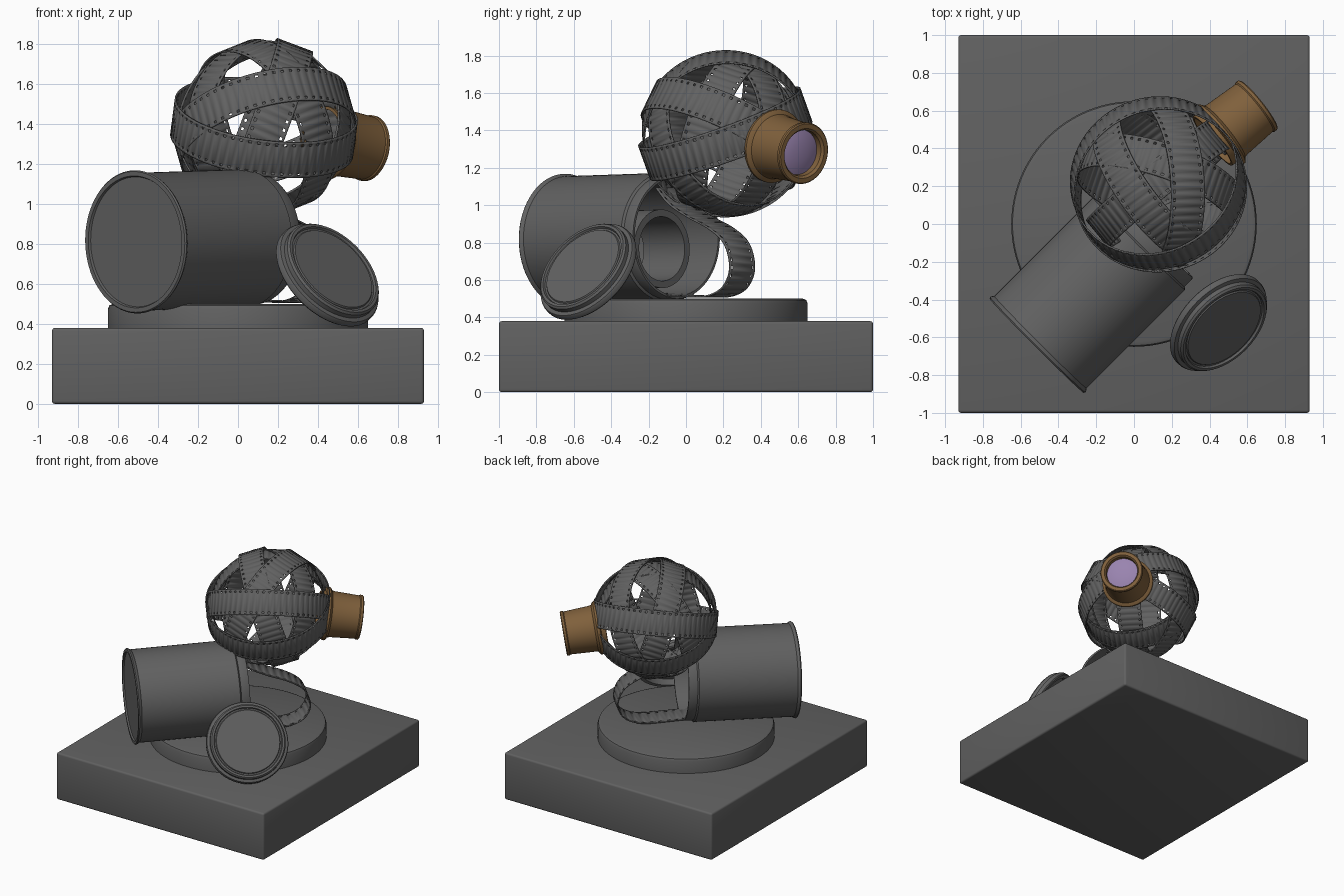
import bpy, bmesh, math
from mathutils import Vector

if "Cube" in bpy.data.objects:
    bpy.data.objects.remove(bpy.data.objects["Cube"])


def material(name, rgb):
    m = bpy.data.materials.new(name)
    m.diffuse_color = (*rgb, 1)
    m.use_nodes = True
    m.node_tree.nodes["Principled BSDF"].inputs["Base Color"].default_value = m.diffuse_color
    return m


GREY = material("dark grey metal", (0.12, 0.12, 0.12))
BROWN = material("bronze brown", (0.215, 0.118, 0.045))
PURPLE = material("purple glass", (0.32, 0.23, 0.43))


def finish(name, bm, mat, angle=30):
    bmesh.ops.recalc_face_normals(bm, faces=bm.faces)
    me = bpy.data.meshes.new(name)
    bm.to_mesh(me)
    bm.free()
    me.polygons.foreach_set("use_smooth", [True] * len(me.polygons))
    me.set_sharp_from_angle(angle=math.radians(angle))
    me.materials.append(mat)
    ob = bpy.data.objects.new(name, me)
    bpy.context.collection.objects.link(ob)
    return ob


def lathe(name, profile, origin, axis, mat, segs=64, closed=False):
    """Revolve (radius, distance) points around an axis."""
    bm = bmesh.new()
    a = Vector(axis).normalized()
    u = a.orthogonal().normalized()
    v = a.cross(u)
    o = Vector(origin)
    rings = []
    for r, t in profile:
        if r < 1e-5:
            rings.append([bm.verts.new(o + a * t)] * segs)
        else:
            rings.append([bm.verts.new(o + a * t + r * (u * math.cos(k) + v * math.sin(k)))
                          for k in (2 * math.pi * i / segs for i in range(segs))])
    pairs = list(zip(rings, rings[1:]))
    if closed:
        pairs.append((rings[-1], rings[0]))
    for p, q in pairs:
        for i in range(segs):
            j = (i + 1) % segs
            f = list(dict.fromkeys((p[i], p[j], q[j], q[i])))
            if len(f) > 2:
                bm.faces.new(f)
    return finish(name, bm, mat)


HALF = 0.095  # half width of the film strip
COLUMNS = (-HALF, -0.083, -0.070, 0.070, 0.083, HALF)


def film(name, points, side, closed):
    """Perforated strip along evenly spaced points."""
    bm = bmesh.new()
    rows = [[bm.verts.new(p + side * c) for c in COLUMNS] for p in points]
    n = len(rows)
    for i in range(n if closed else n - 1):
        a, b = rows[i], rows[(i + 1) % n]
        for c in range(5):
            if c in (1, 3) and i % 3 == 0:
                continue
            bm.faces.new((a[c], a[c + 1], b[c + 1], b[c]))
    ob = finish(name, bm, GREY)
    mod = ob.modifiers.new("thickness", 'SOLIDIFY')
    mod.thickness = 0.008
    mod.offset = 0
    return ob


def box(name, size, z, bevel):
    bm = bmesh.new()
    bmesh.ops.create_cube(bm, size=1)
    for v in bm.verts:
        v.co = Vector((v.co.x * size[0], v.co.y * size[1], v.co.z * size[2] + z))
    bmesh.ops.bevel(bm, geom=bm.edges[:], offset=bevel, segments=3, affect='EDGES', profile=0.5)
    return finish(name, bm, GREY)


# Plinth and round step
box("square_base", (1.86, 2.0, 0.38), 0.19, 0.015)
lathe("round_step", [(0, 0.37), (0.65, 0.37), (0.65, 0.475), (0.643, 0.493), (0.625, 0.50), (0, 0.50)],
      (0, 0, 0), (0, 0, 1), GREY, 96)

# Open canister lying on its side, closed end to the front left
CAN = Vector((-0.515, -0.645, 0.81))
CAN_AXIS = Vector((0.595, 0.595, 0.02))
lathe("canister", [(0, 0.012), (0.325, 0.012), (0.33, 0), (0.352, 0), (0.358, 0.008), (0.352, 0.02),
                   (0.345, 0.028), (0.345, 0.765), (0.333, 0.775), (0.333, 0.83), (0.328, 0.84),
                   (0.315, 0.84), (0.315, 0.03), (0, 0.03)], CAN, CAN_AXIS, GREY, 80)

# Film roll inside the canister
lathe("film_roll", [(0.21, 0.42), (0.21, 0.73), (0.172, 0.73), (0.172, 0.42)],
      CAN + Vector((0, 0, -0.06)), CAN_AXIS, GREY, 64, True)

# Lid leaning against the step, hollow at the back
lathe("canister_lid", [(0, 0.075), (0.235, 0.075), (0.24, 0.068), (0.25, 0.068), (0.255, 0.08),
                       (0.27, 0.08), (0.28, 0.07), (0.28, 0.045), (0.3, 0.04), (0.305, 0.03),
                       (0.305, 0.008), (0.298, 0), (0.27, 0), (0.265, 0.05), (0, 0.05)],
      (0.435, -0.51, 0.632), (0.577, -0.577, 0.577), GREY, 72)

# Ball of film hoops, each as (normal, radius)
BALL = Vector((0.13, 0.21, 1.382))
HOOPS = [((-0.25, 0.42, 0.88), 0.450), ((0.12, -0.33, 0.92), 0.457), ((0.63, -0.77, 0.05), 0.415),
         ((0.75, 0.55, 0.30), 0.430), ((0.93, 0.05, -0.35), 0.438), ((0.30, 0.88, -0.30), 0.422)]
for k, (normal, radius) in enumerate(HOOPS):
    nrm = Vector(normal).normalized()
    u = nrm.orthogonal().normalized()
    v = nrm.cross(u)
    n = 3 * round(2 * math.pi * radius / 0.045)
    pts = [BALL + radius * (u * math.cos(t) + v * math.sin(t))
           for t in (2 * math.pi * i / n for i in range(n))]
    film(f"film_hoop_{k + 1}", pts, nrm, True)

# Loose film loop from the canister mouth up to the ball, as (along, height)
PATH = [(-0.25, 0.53), (-0.1, 0.525), (0.08, 0.515), (0.22, 0.512), (0.31, 0.55), (0.355, 0.63),
        (0.355, 0.72), (0.32, 0.81), (0.24, 0.88), (0.13, 0.94), (0.03, 1.01), (-0.04, 1.10)]


def spline(ctrl, steps=30):
    c = [Vector(p) for p in ctrl]
    c = [2 * c[0] - c[1]] + c + [2 * c[-1] - c[-2]]
    out = []
    for p0, p1, p2, p3 in zip(c, c[1:], c[2:], c[3:]):
        for i in range(steps):
            t = i / steps
            out.append(0.5 * (2 * p1 + (p2 - p0) * t + (2 * p0 - 5 * p1 + 4 * p2 - p3) * t * t
                              + (3 * p1 - p0 - 3 * p2 + p3) * t ** 3))
    return out + [c[-2]]


even, run = [], 0.0
dense = spline(PATH)
for a, b in zip(dense, dense[1:]):
    run += (b - a).length
    if run >= 0.015:
        even.append(b)
        run -= 0.015
film("film_loop", [Vector((p.x + 0.06, p.x - 0.06, p.y)) for p in even],
     Vector((1, -1, 0)).normalized(), False)

# Lens barrel and glass on the ball
LENS_AXIS = Vector((0.525, 0.42, -0.105))
lathe("lens_barrel", [(0.15, 0.37), (0.165, 0.37), (0.168, 0.405), (0.192, 0.41), (0.198, 0.42), (0.198, 0.433),
                      (0.188, 0.442), (0.175, 0.45), (0.170, 0.47), (0.160, 0.655), (0.166, 0.662),
                      (0.166, 0.678), (0.160, 0.684), (0.135, 0.684), (0.124, 0.67), (0.122, 0.63),
                      (0.145, 0.60)], BALL, LENS_AXIS, BROWN, 64, True)
lathe("lens_glass", [(0, 0.655), (0.05, 0.652), (0.09, 0.646), (0.126, 0.635), (0.126, 0.622), (0, 0.61)],
      BALL, LENS_AXIS, PURPLE, 48)
